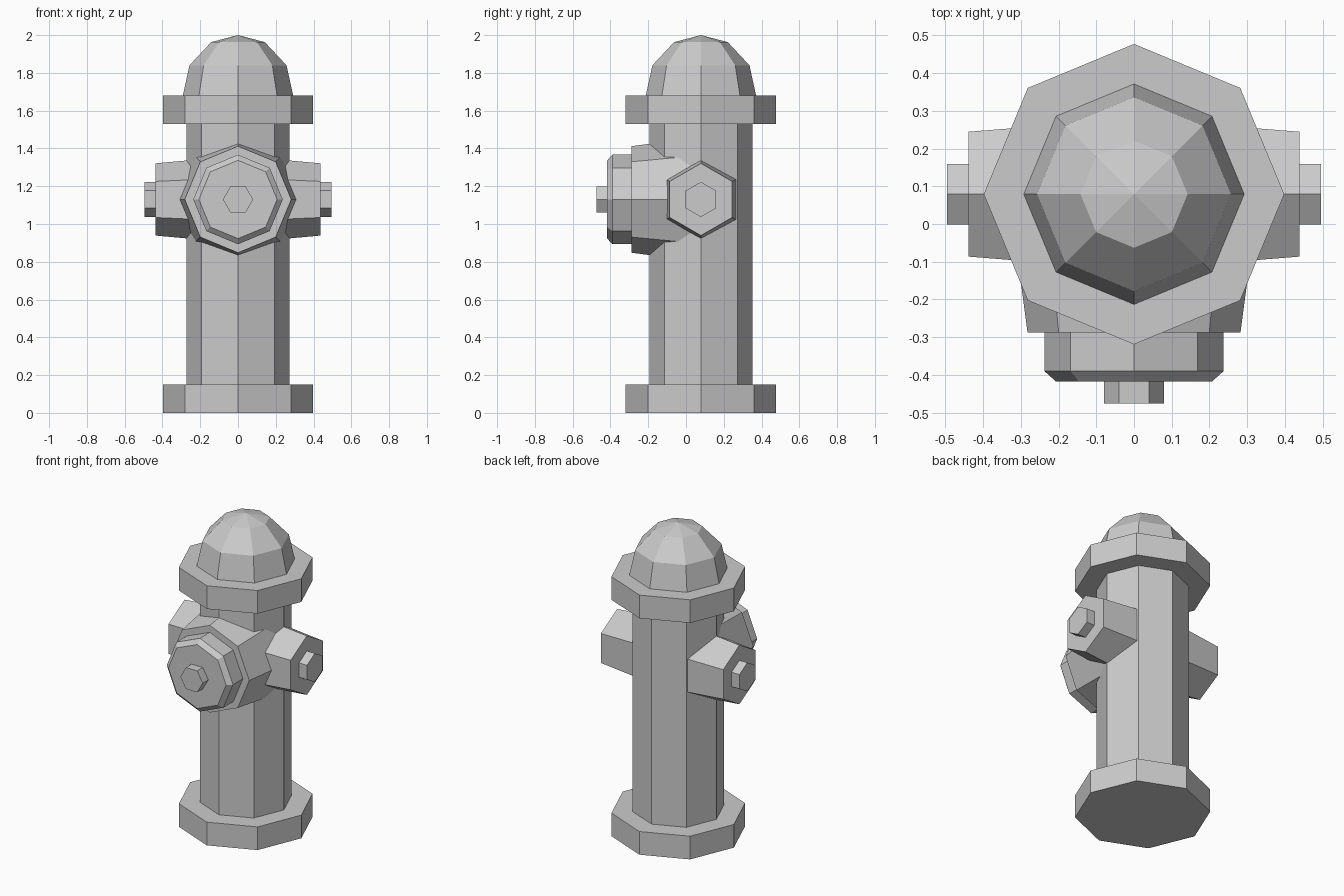
import bpy, bmesh
from math import pi, cos, sin
from mathutils import Matrix, Vector

if "Cube" in bpy.data.objects:
    bpy.data.objects.remove(bpy.data.objects["Cube"])

CY = 0.079      # y of the barrel axis
NZ = 1.13       # height of the nozzle axes


def turned(name, sides, profile, matrix):
    """Faceted solid of revolution from (distance, radius) pairs; radius 0 makes a tip."""
    bm = bmesh.new()
    rings = []
    for d, r in profile:
        count = sides if r > 0 else 1
        rings.append([bm.verts.new((r * cos(2 * pi * i / sides), r * sin(2 * pi * i / sides), d))
                      for i in range(count)])
    for a, b in zip(rings, rings[1:]):
        for i in range(sides):
            j = (i + 1) % sides
            if len(b) == 1:
                bm.faces.new((a[i], a[j], b[0]))
            else:
                bm.faces.new((a[i], a[j], b[j], b[i]))
    for ring in (rings[0], rings[-1]):
        if len(ring) > 1:
            bm.faces.new(ring)
    bmesh.ops.transform(bm, matrix=matrix, verts=bm.verts)
    bmesh.ops.recalc_face_normals(bm, faces=bm.faces)
    mesh = bpy.data.meshes.new(name)
    bm.to_mesh(mesh)
    bm.free()
    obj = bpy.data.objects.new(name, mesh)
    bpy.context.collection.objects.link(obj)
    return obj


# Upright parts: base, barrel, top flange and dome
up = Matrix.Translation((0, CY, 0))
turned("base_flange", 8, [(0, 0.398), (0.15, 0.398)], up)
turned("barrel", 8, [(0.15, 0.273), (1.53, 0.273)], up)
turned("top_flange", 8, [(1.53, 0.398), (1.68, 0.398)], up)
turned("dome", 8, [(1.68, 0.292), (1.84, 0.257), (1.963, 0.142), (2.0, 0)], up)

# Front outlet: tapered collar, chamfered cap and hex nut, pointing to -y
front = Matrix.Translation((0, CY, NZ)) @ Matrix.Rotation(pi / 2, 4, 'X')
turned("front_collar", 8, [(0, 0.331), (0.367, 0.282)], front)
turned("front_cap", 8, [(0.367, 0.237), (0.469, 0.237), (0.496, 0.207)], front)
turned("front_nut", 6, [(0.496, 0.08), (0.554, 0.08)], front)

# Side outlets: tapered hex nozzle and hex nut on both sides
for side, sign in (("right", 1), ("left", -1)):
    m = Matrix.Translation((0, CY, NZ)) @ Matrix.Rotation(sign * pi / 2, 4, 'Y')
    turned(side + "_nozzle", 6, [(0.1, 0.222), (0.438, 0.191)], m)
    turned(side + "_nut", 6, [(0.438, 0.093), (0.495, 0.093)], m)
